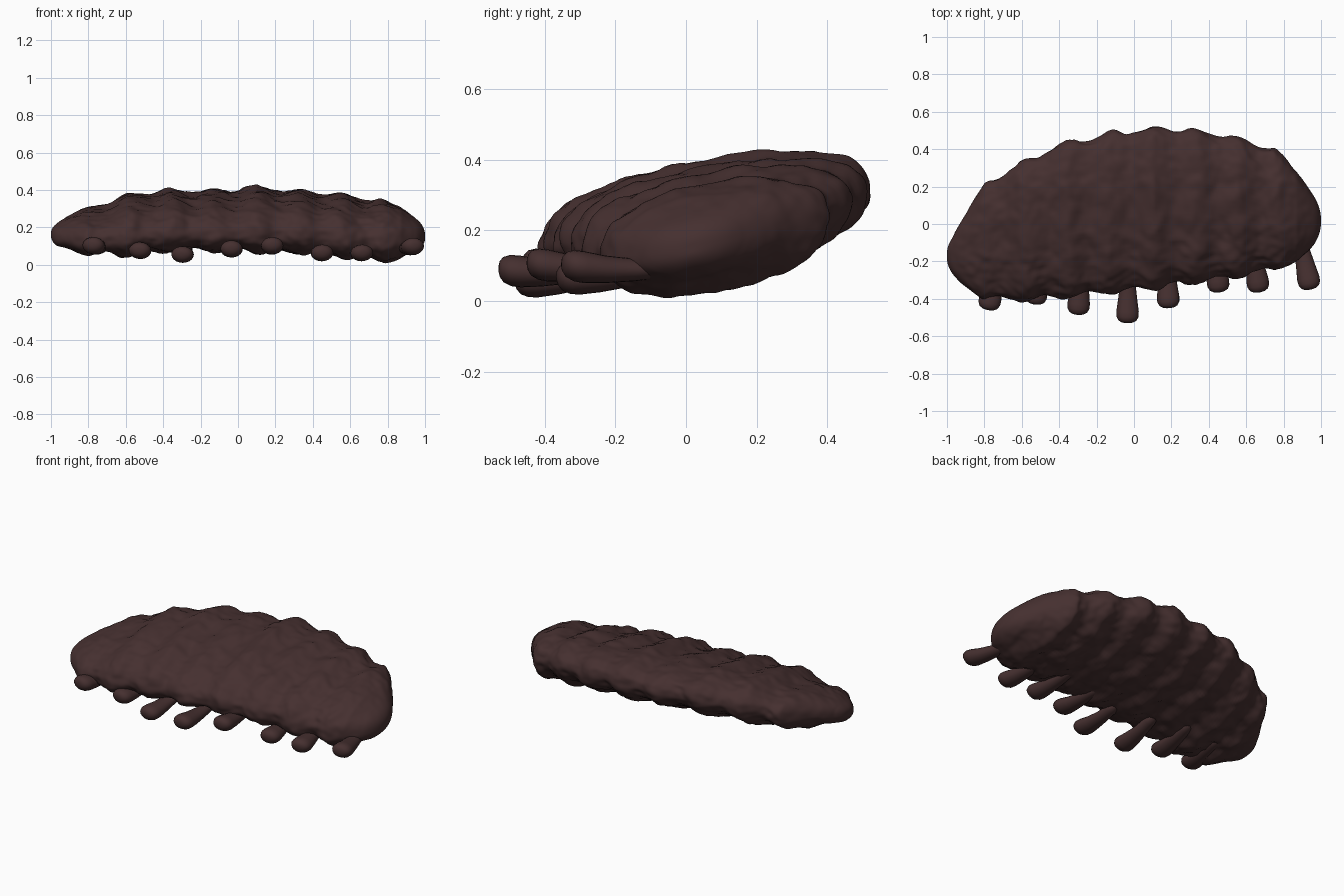
import bpy, bmesh, math
from mathutils import Vector, noise

cube = bpy.data.objects.get("Cube")
if cube:
    bpy.data.objects.remove(cube, do_unlink=True)

skin = bpy.data.materials.new("dark brown")
skin.use_nodes = True
colour = (0.06, 0.029, 0.029, 1)
skin.diffuse_color = colour
skin.node_tree.nodes["Principled BSDF"].inputs["Base Color"].default_value = colour

# Body outline stations: x, front y, back y, low z, high z
STATIONS = [
    (-1, -.18, -.16, .155, .17),
    (-.97, -.27, -.07, .1, .22),
    (-.9, -.345, .06, .075, .27),
    (-.8, -.41, .22, .05, .305),
    (-.6, -.42, .34, .045, .375),
    (-.35, -.4, .45, .07, .405),
    (-.1, -.375, .5, .07, .4),
    (.1, -.355, .525, .06, .42),
    (.35, -.325, .51, .055, .4),
    (.55, -.295, .47, .035, .38),
    (.75, -.25, .41, .01, .35),
    (.87, -.21, .29, .03, .315),
    (.95, -.13, .17, .07, .25),
    (1, .01, .02, .14, .16),
]
TILT = 0.165
SEGMENT = 0.23


def station(x):
    """Outline at x, blended along an arc so that both ends come out round."""
    for p, q in zip(STATIONS, STATIONS[1:]):
        if x <= q[0]:
            a, b, c = (math.acos(max(-1, min(1, v))) for v in (p[0], q[0], x))
            f = (c - a) / (b - a)
            return [u + (v - u) * f for u, v in zip(p[1:], q[1:])]
    return STATIONS[-1][1:]


def power(value, exponent):
    return math.copysign(abs(value) ** exponent, value)


def skin_point(x, angle):
    """Point of the tilted oval section at x, with ridges and lumps."""
    front, back, low, high = station(x)
    half = (back - front) / 2
    rise = TILT * half
    thick = math.sqrt(max((high - low) ** 2 / 4 - rise ** 2, 0.00001))
    # Fuller above than below
    bulge = 0.84 if math.sin(angle) > 0 else 0.92
    c, s = power(math.cos(angle), bulge), power(math.sin(angle), bulge)
    p = Vector((x, (front + back) / 2 + half * c, (low + high) / 2 + rise * c + thick * s))
    # Ring ridges wander a little across the back
    wander = 0.03 * noise.noise(Vector((x * 2, p.y * 5, p.z * 5)))
    ridge = 0.5 + 0.5 * math.cos(math.tau * (x + wander - 0.1) / SEGMENT)
    lumps = noise.noise(p * 11) * 0.011 + noise.noise(p * 24) * 0.007
    fade = min(1, (1 - abs(x)) * 4.5)
    push = (-0.028 * (1 - ridge) + lumps) * fade
    p.y += push * c
    p.z += push * s
    return p


def finish(name, bm):
    """Turn a mesh under construction into a smooth brown object."""
    bmesh.ops.recalc_face_normals(bm, faces=bm.faces)
    mesh = bpy.data.meshes.new(name)
    bm.to_mesh(mesh)
    bm.free()
    mesh.materials.append(skin)
    for face in mesh.polygons:
        face.use_smooth = True
    obj = bpy.data.objects.new(name, mesh)
    bpy.context.collection.objects.link(obj)


def loft(name, rings):
    """Skin a list of rings and close both ends."""
    bm = bmesh.new()
    loops = [[bm.verts.new(p) for p in ring] for ring in rings]
    for a, b in zip(loops, loops[1:]):
        for i in range(len(a)):
            j = (i + 1) % len(a)
            bm.faces.new((a[i], a[j], b[j], b[i]))
    bm.faces.new(loops[0])
    bm.faces.new(loops[-1])
    finish(name, bm)


# Body
COUNT, AROUND = 200, 140
rings = []
for i in range(COUNT):
    x = -math.cos(math.pi * (i + 0.3) / (COUNT - 0.4))
    rings.append([skin_point(x, math.tau * k / AROUND) for k in range(AROUND)])
loft("body", rings)


def leg(name, foot, root):
    """Slightly sagging stub leg, widest and rounded at the foot."""
    axis = root - foot
    side = axis.cross(Vector((0, 0, 1))).normalized()
    up = side.cross(axis).normalized()
    # Share of the length, share of the foot radius
    profile = [(0, .2), (.01, .5), (.04, .8), (.1, .98), (.18, 1),
               (.35, .87), (.6, .7), (.85, .6), (.95, .45), (1, .15)]
    result = []
    for t, r in profile:
        centre = foot + axis * t - Vector((0, 0, 0.015 * math.sin(math.pi * t)))
        result.append([centre + side * (0.06 * r * math.cos(a)) + up * (0.045 * r * math.sin(a))
                       for a in (math.tau * k / 20 for k in range(20))])
    loft(name, result)


# Row of legs along the front edge: foot x, y, z
FEET = [(-.78, -.46, .11), (-.53, -.43, .08), (-.3, -.485, .055), (-.035, -.53, .09),
        (.185, -.45, .11), (.455, -.365, .065), (.67, -.365, .065), (.945, -.35, .105)]
for number, place in enumerate(FEET, 1):
    foot = Vector(place)
    lean = -0.08 * foot.x
    leg(f"leg_{number}", foot, foot + Vector((lean, 0.34, 0.1 - foot.z)))
